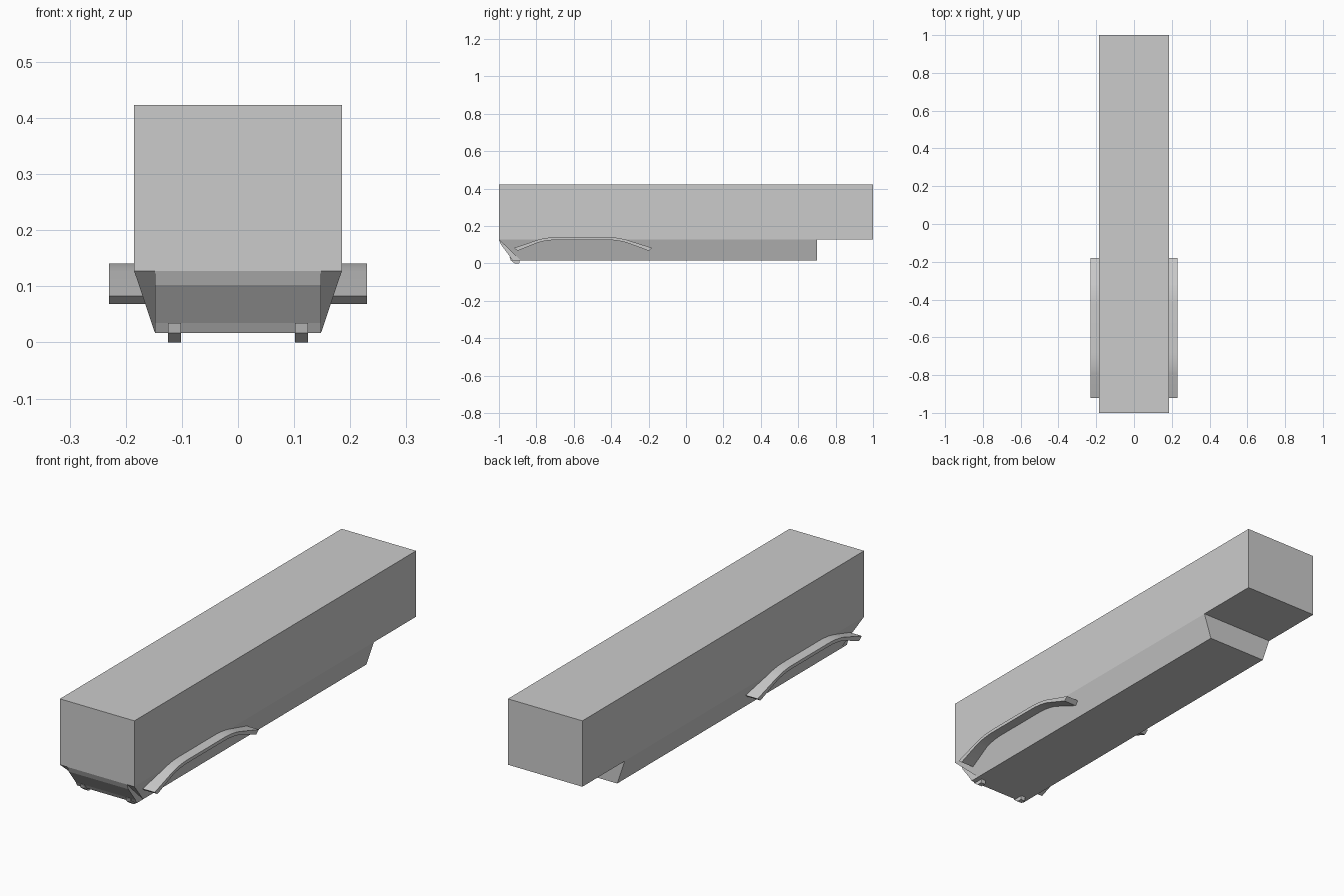
import bpy
import bmesh
import math

cube = bpy.data.objects.get("Cube")
if cube:
    bpy.data.objects.remove(cube, do_unlink=True)

grey = bpy.data.materials.new("plain grey")
grey.use_nodes = True
colour = (0.6, 0.6, 0.6, 1)
grey.diffuse_color = colour
grey.node_tree.nodes["Principled BSDF"].inputs["Base Color"].default_value = colour


def add_object(name, bm):
    bmesh.ops.recalc_face_normals(bm, faces=bm.faces)
    mesh = bpy.data.meshes.new(name)
    bm.to_mesh(mesh)
    bm.free()
    mesh.materials.append(grey)
    obj = bpy.data.objects.new(name, mesh)
    bpy.context.collection.objects.link(obj)
    return obj


def loft(name, start, end):
    """Solid between two outlines with the same number of points."""
    bm = bmesh.new()
    a = [bm.verts.new(p) for p in start]
    b = [bm.verts.new(p) for p in end]
    bm.faces.new(a)
    bm.faces.new(b)
    for i in range(len(a)):
        j = (i + 1) % len(a)
        bm.faces.new((a[i], a[j], b[j], b[i]))
    return add_object(name, bm)


def side_profile(name, points, x0, x1):
    """Extrude a (y, z) outline across x."""
    return loft(name, [(x0, y, z) for y, z in points], [(x1, y, z) for y, z in points])


def rectangle(half_width, y0, y1, z):
    return [(-half_width, y0, z), (half_width, y0, z), (half_width, y1, z), (-half_width, y1, z)]


# Long box body and the tapered hull under it
TOP, SEAM, FLOOR = 0.423, 0.127, 0.017
loft("body", rectangle(0.185, -1, 1, SEAM), rectangle(0.185, -1, 1, TOP))
loft("hull", rectangle(0.148, -0.885, 0.7, FLOOR), rectangle(0.185, -1, 0.7, SEAM))

# Raised plate on the sloping nose
nose = [(-1, SEAM), (-0.99, 0.102), (-0.94, 0.035), (-0.93, FLOOR), (-0.87, FLOOR), (-0.97, SEAM)]
side_profile("nose_plate", nose, -0.148, 0.148)

# Curved fender outline: centre line with rounded bends, then thickness
TIP_Z, CREST_Z, THICK = 0.083, 0.141, 0.015


def bend(p, q, r, steps=8):
    """Quadratic curve from p to r pulled towards q."""
    return [tuple((1 - t) ** 2 * a + 2 * t * (1 - t) * b + t * t * c for a, b, c in zip(p, q, r))
            for t in (i / steps for i in range(steps + 1))]


upper = [(-0.92, TIP_Z)]
upper += bend((-0.79, 0.127), (-0.74, CREST_Z), (-0.68, CREST_Z))
upper += bend((-0.43, CREST_Z), (-0.37, CREST_Z), (-0.32, 0.127))
upper += [(-0.18, TIP_Z)]
lower = [(y, z - THICK) for y, z in upper]
lower[0] = (lower[0][0] + 0.02, lower[0][1])
lower[-1] = (lower[-1][0] - 0.02, lower[-1][1])

# Mirrored fenders and tow feet
foot = [(-0.943, 0.035), (-0.938, 0.017), (-0.915, 0), (-0.892, 0), (-0.888, 0.02), (-0.925, 0.035)]
for side, sign in (("left", 1), ("right", -1)):
    fender = side_profile(side + "_fender", upper + lower[::-1], sign * 0.16, sign * 0.23)
    bpy.context.view_layer.objects.active = fender
    fender.select_set(True)
    bpy.ops.object.shade_smooth_by_angle(angle=math.radians(30))
    fender.select_set(False)
    side_profile(side + "_tow_foot", foot, sign * 0.102, sign * 0.125)
